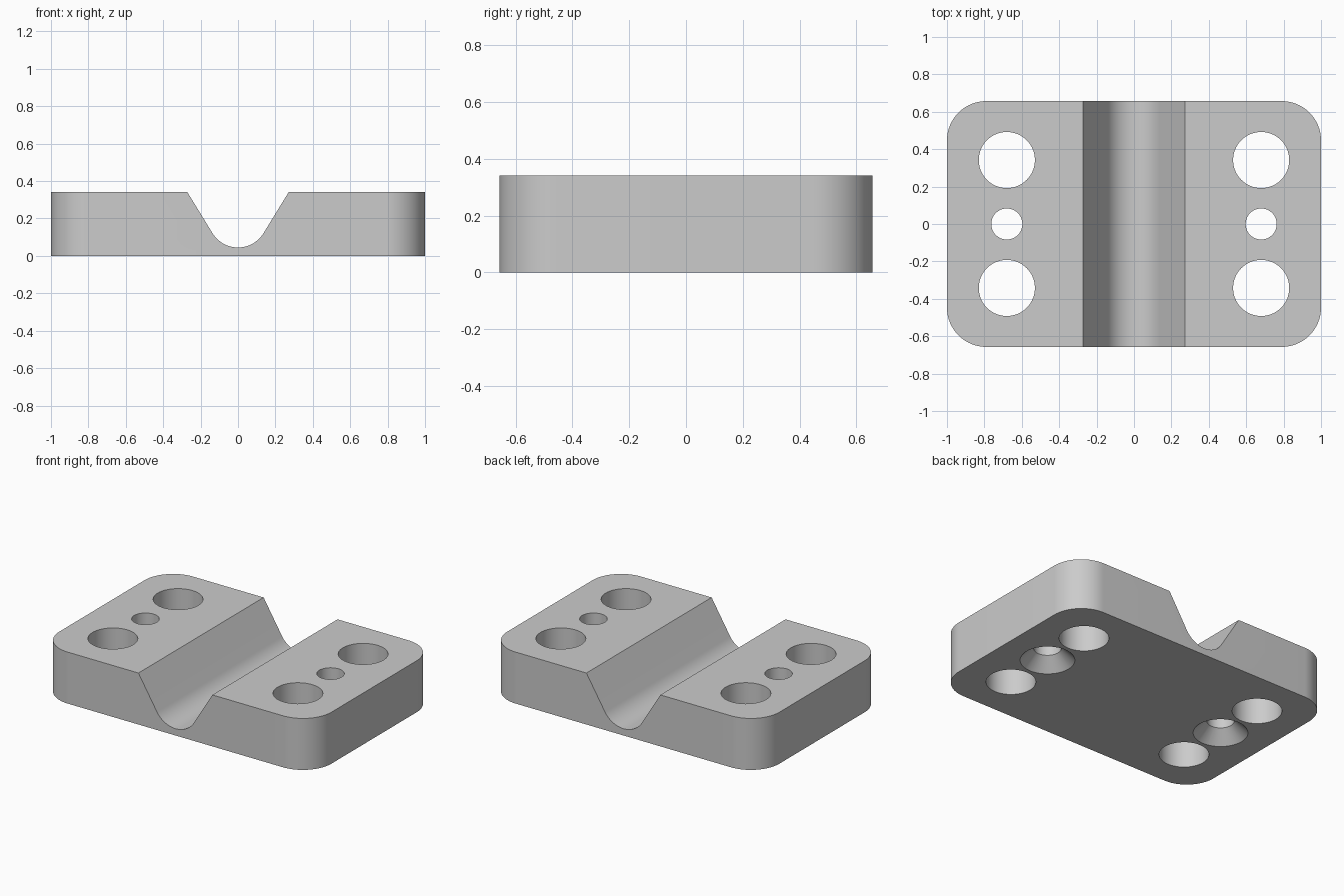
import bpy, bmesh, math
from mathutils import Vector

cube = bpy.data.objects.get("Cube")
if cube:
    bpy.data.objects.remove(cube, do_unlink=True)

HALF_X, HALF_Y, HEIGHT, CORNER = 1.0, 0.657, 0.342, 0.21
HOLE_X, HOLE_Y = 0.68, 0.342

grey = bpy.data.materials.new("plain grey")
grey.use_nodes = True
grey.diffuse_color = (0.6, 0.6, 0.6, 1)
grey.node_tree.nodes["Principled BSDF"].inputs["Base Color"].default_value = (0.6, 0.6, 0.6, 1)


def make_object(name, bm):
    bmesh.ops.recalc_face_normals(bm, faces=bm.faces)
    mesh = bpy.data.meshes.new(name)
    bm.to_mesh(mesh)
    bm.free()
    mesh.materials.append(grey)
    obj = bpy.data.objects.new(name, mesh)
    bpy.context.collection.objects.link(obj)
    return obj


def prism(name, outline, direction):
    """Extrude a closed outline of 3D points along a direction."""
    bm = bmesh.new()
    face = bm.faces.new([bm.verts.new(p) for p in outline])
    new = bmesh.ops.extrude_face_region(bm, geom=[face])["geom"]
    moved = [v for v in new if isinstance(v, bmesh.types.BMVert)]
    bmesh.ops.translate(bm, verts=moved, vec=Vector(direction))
    return make_object(name, bm)


def lathe(name, profile, x, y, sides=64):
    """Closed round solid from (radius, z) points, listed bottom to top."""
    bm = bmesh.new()
    rings = [[bm.verts.new((x + r * math.cos(math.tau * i / sides),
                            y + r * math.sin(math.tau * i / sides), z))
              for i in range(sides)] for r, z in profile]
    for low, high in zip(rings, rings[1:]):
        for i in range(sides):
            j = (i + 1) % sides
            bm.faces.new((low[i], low[j], high[j], high[i]))
    bm.faces.new(rings[0])
    bm.faces.new(rings[-1])
    return make_object(name, bm)


def arc(cx, cy, r, start, end, steps):
    return [(cx + r * math.cos(math.radians(start + (end - start) * i / steps)),
             cy + r * math.sin(math.radians(start + (end - start) * i / steps)))
            for i in range(steps + 1)]


# Plate with rounded corners
outline = []
for k, (sx, sy) in enumerate([(1, 1), (-1, 1), (-1, -1), (1, -1)]):
    outline += arc(sx * (HALF_X - CORNER), sy * (HALF_Y - CORNER), CORNER,
                   90 * k, 90 * k + 90, 20)
plate = prism("clamp_plate", [(x, y, 0) for x, y in outline], (0, 0, HEIGHT))

# V-groove with a round bottom, running front to back
RADIUS, FLOOR, SLOPE = 0.16, 0.045, 58.5
bottom = arc(0, FLOOR + RADIUS, RADIUS, 270 - SLOPE, 270 + SLOPE, 32)
top_z = HEIGHT + 0.1
top_x = bottom[-1][0] + (top_z - bottom[-1][1]) / math.tan(math.radians(SLOPE))
groove = [(-top_x, top_z)] + bottom + [(top_x, top_z)]
cutters = [prism("groove_cutter", [(x, -1, z) for x, z in groove], (0, 2, 0))]

# Through holes, and screw holes countersunk from below
for side in (-1, 1):
    for end in (-1, 1):
        cutters.append(lathe("hole_cutter", [(0.15, -0.1), (0.15, 0.5)],
                             side * HOLE_X, end * HOLE_Y))
    cutters.append(lathe("screw_hole_cutter",
                         [(0.185, -0.02), (0.083, 0.082), (0.083, 0.5)],
                         side * HOLE_X, 0))

# Cut everything out, then drop the cutters
for cutter in cutters:
    cutter.hide_render = True
    mod = plate.modifiers.new(cutter.name, "BOOLEAN")
    mod.operation = "DIFFERENCE"
    mod.solver = "EXACT"
    mod.object = cutter
bpy.context.view_layer.update()
graph = bpy.context.evaluated_depsgraph_get()
cut_mesh = bpy.data.meshes.new_from_object(plate.evaluated_get(graph))
plate.modifiers.clear()
plate.data = cut_mesh
plate.data.name = "clamp_plate"
for cutter in cutters:
    bpy.data.objects.remove(cutter, do_unlink=True)

# Smooth the rounded walls, keep the rims sharp
bpy.ops.object.select_all(action="DESELECT")
plate.select_set(True)
bpy.context.view_layer.objects.active = plate
bpy.ops.object.shade_smooth_by_angle(angle=math.radians(30))
